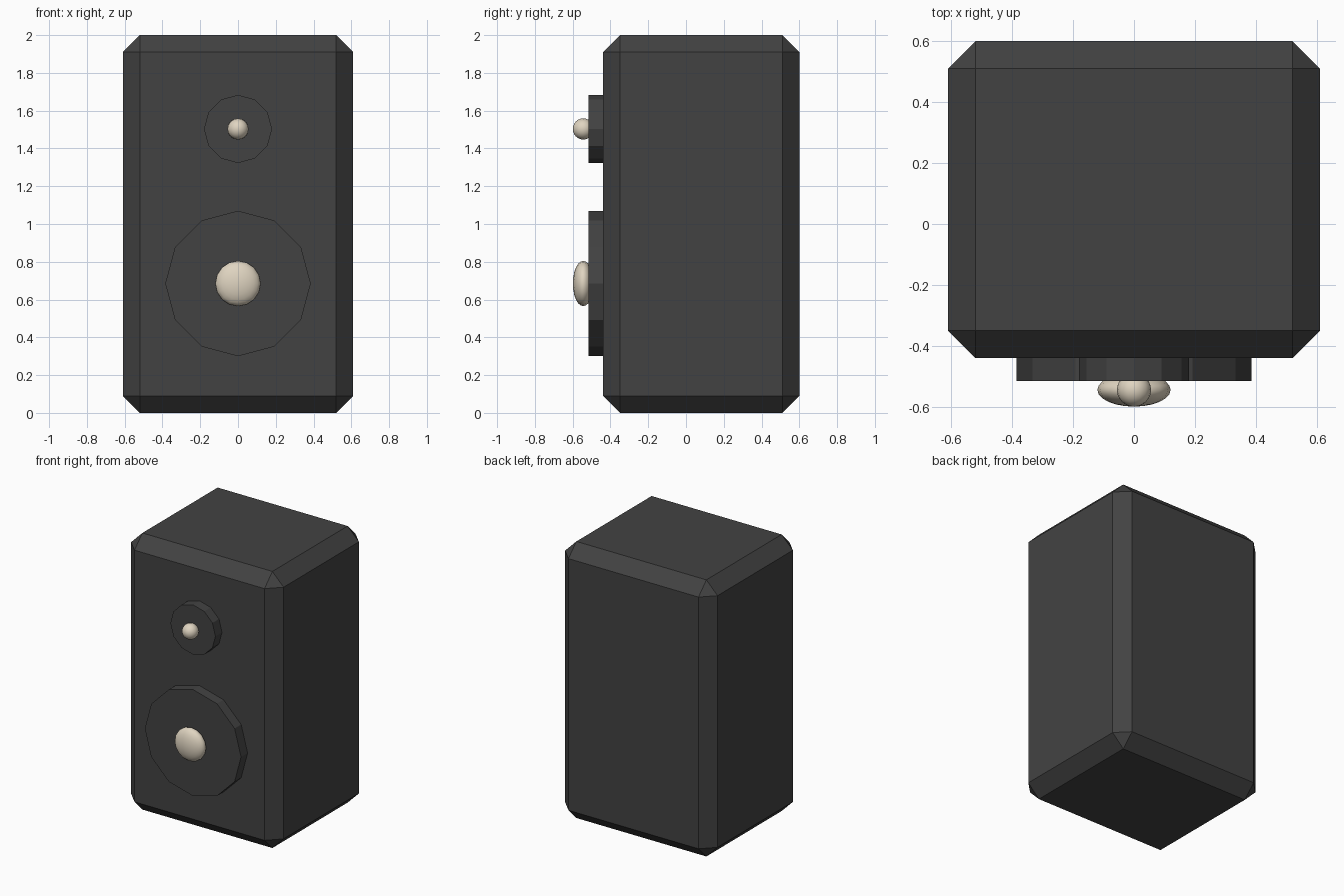
import bpy
import math

if "Cube" in bpy.data.objects:
    bpy.data.objects.remove(bpy.data.objects["Cube"])

def material(name, rgb):
    m = bpy.data.materials.new(name)
    m.diffuse_color = (*rgb, 1)
    m.use_nodes = True
    m.node_tree.nodes["Principled BSDF"].inputs["Base Color"].default_value = m.diffuse_color
    return m

charcoal = material("charcoal", (0.055, 0.055, 0.055))
cream = material("cream", (0.74, 0.66, 0.53))

FRONT, BACK, RING_FRONT = -0.44, 0.60, -0.515

# Cabinet: box with chamfered edges
bpy.ops.mesh.primitive_cube_add(size=1, location=(0, (FRONT + BACK) / 2, 1))
cabinet = bpy.context.object
cabinet.name = "cabinet"
cabinet.scale = (1.22, BACK - FRONT, 2)
bpy.ops.object.transform_apply(location=False, rotation=False, scale=True)
cabinet.data.materials.append(charcoal)
bevel = cabinet.modifiers.new("chamfer", 'BEVEL')
bevel.width = 0.09
bevel.segments = 1

def driver(name, z, ring_radius, dome_radius):
    # Twelve-sided surround, sunk slightly into the cabinet
    back = FRONT + 0.02
    bpy.ops.mesh.primitive_cylinder_add(
        vertices=12, radius=ring_radius, depth=back - RING_FRONT,
        location=(0, (back + RING_FRONT) / 2, z), rotation=(math.pi / 2, 0, 0))
    ring = bpy.context.object
    ring.name = name + "_surround"
    ring.data.materials.append(charcoal)
    # Flattened smooth dome
    bpy.ops.mesh.primitive_uv_sphere_add(
        segments=16, ring_count=12, radius=1,
        location=(0, -0.544, z), rotation=(math.pi / 2, 0, 0))
    dome = bpy.context.object
    dome.name = name + "_dome"
    dome.scale = (dome_radius, dome_radius, 0.055)
    bpy.ops.object.transform_apply(location=False, rotation=False, scale=True)
    bpy.ops.object.shade_smooth()
    dome.data.materials.append(cream)

driver("tweeter", 1.503, 0.18, 0.056)
driver("woofer", 0.685, 0.385, 0.12)
